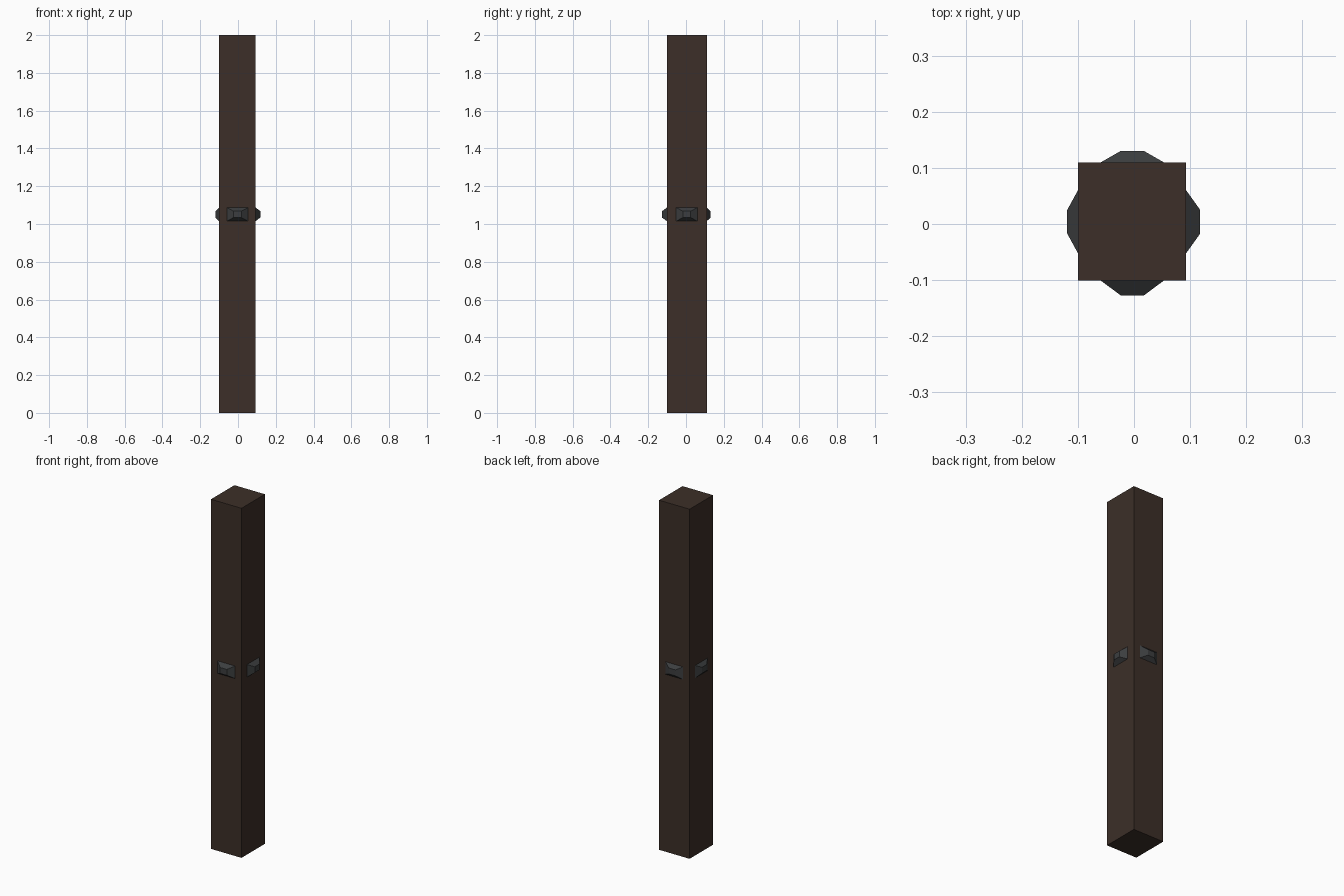
import bpy, bmesh
from mathutils import Vector

if "Cube" in bpy.data.objects:
    bpy.data.objects.remove(bpy.data.objects["Cube"])


def material(name, rgb):
    m = bpy.data.materials.new(name)
    m.diffuse_color = (*rgb, 1)
    m.use_nodes = True
    m.node_tree.nodes["Principled BSDF"].inputs["Base Color"].default_value = m.diffuse_color
    return m


def make_object(name, bm, mat):
    bmesh.ops.recalc_face_normals(bm, faces=bm.faces)
    me = bpy.data.meshes.new(name)
    bm.to_mesh(me)
    bm.free()
    me.materials.append(mat)
    ob = bpy.data.objects.new(name, me)
    bpy.context.collection.objects.link(ob)
    return ob


wood = material("dark_wood", (0.045, 0.028, 0.021))
iron = material("dark_iron", (0.045, 0.048, 0.05))

# Square timber post
X0, X1, Y0, Y1 = -0.10, 0.093, -0.101, 0.11
bm = bmesh.new()
bmesh.ops.create_cube(bm, size=1)
for v in bm.verts:
    v.co = Vector((X1 if v.co.x > 0 else X0, Y1 if v.co.y > 0 else Y0, 2 if v.co.z > 0 else 0))
make_object("post", bm, wood)


# Bevelled stud: a frustum standing out from one face of the post
def stud(name, axis, base, tip, mid):
    bm = bmesh.new()
    bmesh.ops.create_cube(bm, size=2)
    for v in bm.verts:
        outer = v.co.z > 0
        along = mid + v.co.x * (0.021 if outer else 0.056)
        z = 1.051 + v.co.y * (0.017 if outer else 0.036)
        depth = tip if outer else base
        v.co = Vector((depth, along, z) if axis == "x" else (along, depth, z))
    make_object(name, bm, iron)


stud("stud_front", "y", Y0, -0.127, -0.003)
stud("stud_back", "y", Y1, 0.13, -0.003)
stud("stud_left", "x", X0, -0.119, 0.004)
stud("stud_right", "x", X1, 0.118, 0.004)
